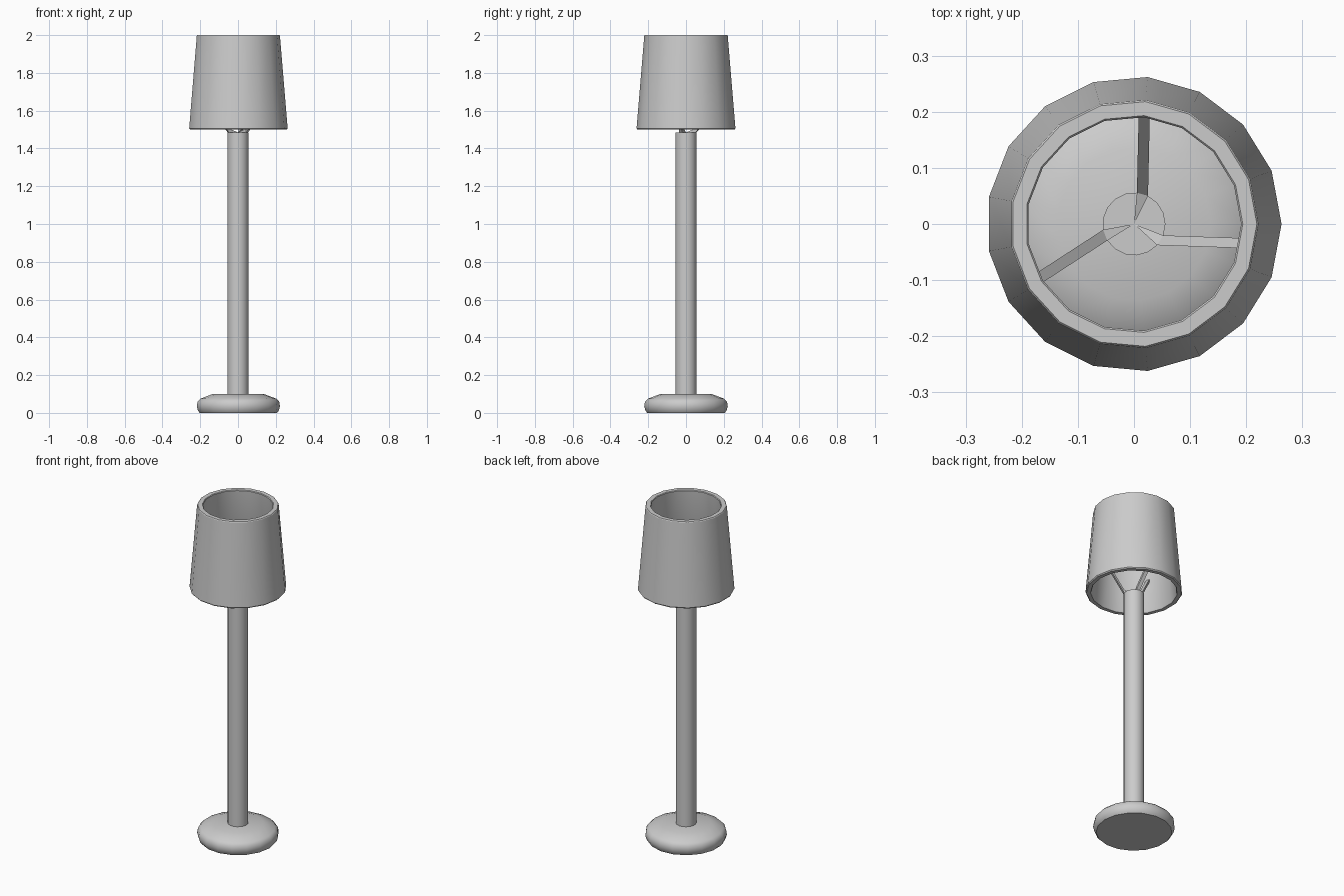
import bpy, bmesh
from math import cos, sin, radians, tau
from mathutils import Vector

if "Cube" in bpy.data.objects:
    bpy.data.objects.remove(bpy.data.objects["Cube"])

SIDES = 17


def finish(name, bm, smooth=None):
    bmesh.ops.recalc_face_normals(bm, faces=bm.faces)
    mesh = bpy.data.meshes.new(name)
    bm.to_mesh(mesh)
    bm.free()
    obj = bpy.data.objects.new(name, mesh)
    bpy.context.collection.objects.link(obj)
    if smooth:
        bpy.ops.object.select_all(action='DESELECT')
        obj.select_set(True)
        bpy.context.view_layer.objects.active = obj
        bpy.ops.object.shade_smooth_by_angle(angle=radians(smooth))
    return obj


def rim(i, r, z):
    a = tau * i / SIDES
    return Vector((r * cos(a), r * sin(a), z))


def lathe(name, profile, closed=False, smooth=None):
    """Revolve (radius, z) rings; open profiles get flat caps."""
    bm = bmesh.new()
    rings = [[bm.verts.new(rim(i, r, z)) for i in range(SIDES)] for r, z in profile]
    pairs = list(zip(rings, rings[1:]))
    if closed:
        pairs.append((rings[-1], rings[0]))
    else:
        bm.faces.new(rings[0])
        bm.faces.new(rings[-1])
    for a, b in pairs:
        for i in range(SIDES):
            j = (i + 1) % SIDES
            bm.faces.new((a[i], a[j], b[j], b[i]))
    return finish(name, bm, smooth)


# Rounded foot
lathe("base", [(0.206, 0), (0.216, 0.012), (0.222, 0.035), (0.218, 0.06),
               (0.203, 0.075), (0.137, 0.1)], smooth=40)

# Pole
POLE_R, POLE_TOP = 0.056, 1.485
lathe("pole", [(POLE_R, 0.09), (POLE_R, POLE_TOP)], smooth=30)

# Hollow tapered shade
lathe("shade", [(0.258, 1.5), (0.263, 1.506), (0.222, 1.996), (0.219, 2.0),
                (0.194, 2.0), (0.191, 1.996), (0.232, 1.506), (0.236, 1.5)],
      closed=True, smooth=30)

# Three struts rising from wedges on the pole top to the shade wall
for n, (i, heading) in enumerate([(3, 88.7), (9, 213), (15, -2)]):
    h = radians(heading)
    run = Vector((0.163 * cos(h), 0.163 * sin(h), 0.19))
    bm = bmesh.new()
    tip = bm.verts.new((0, 0, POLE_TOP))
    section = [rim(i, POLE_R, POLE_TOP), rim(i + 1, POLE_R, POLE_TOP),
               rim(i + 1, POLE_R, POLE_TOP + 0.02), rim(i, POLE_R, POLE_TOP + 0.02)]
    near = [bm.verts.new(p) for p in section]
    far = [bm.verts.new(p + run) for p in section]
    for k in range(4):
        m = (k + 1) % 4
        bm.faces.new((near[k], near[m], far[m], far[k]))
        bm.faces.new((near[k], near[m], tip))
    bm.faces.new(far)
    finish(f"strut_{n + 1}", bm)
